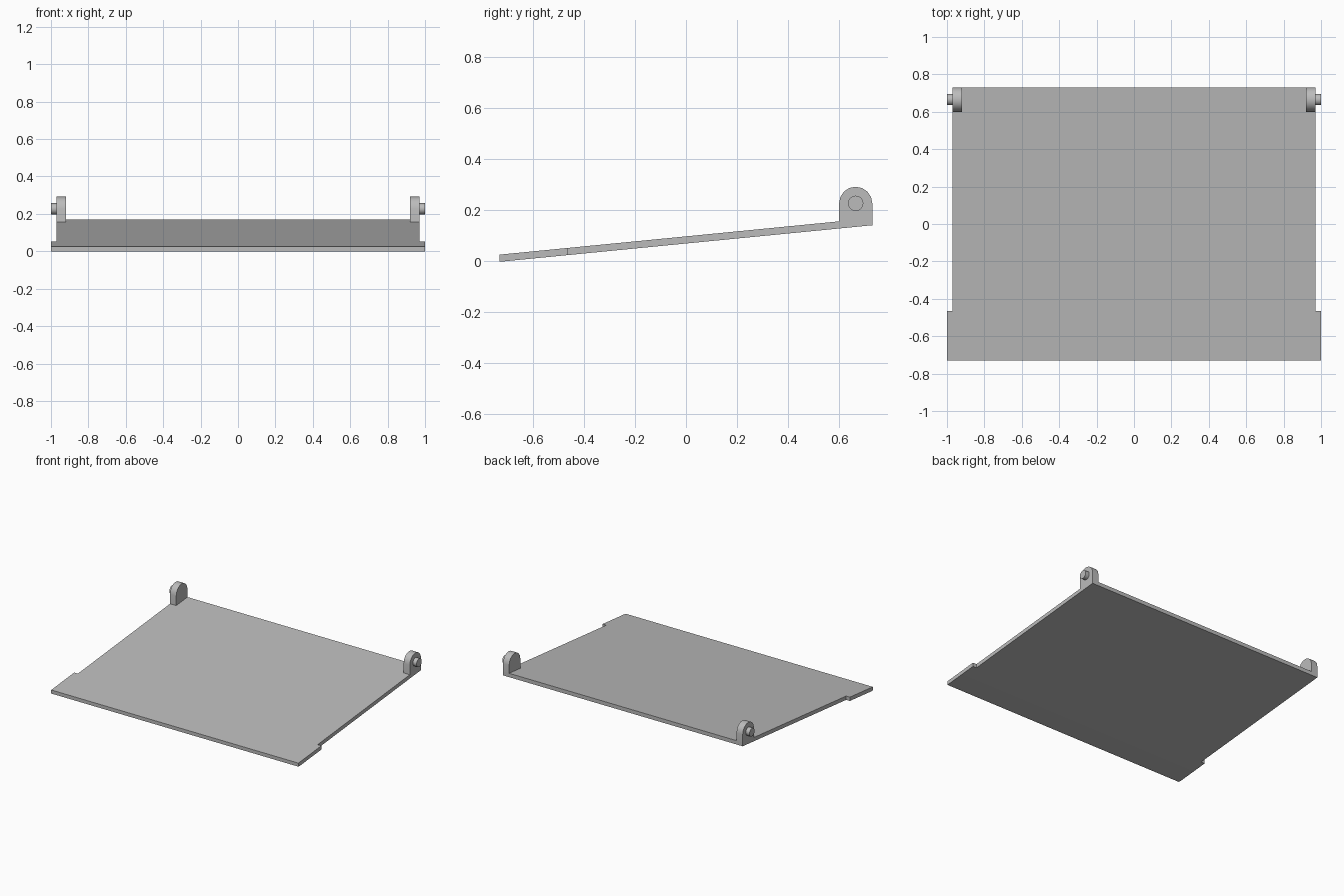
import bpy, bmesh, math

cube = bpy.data.objects.get("Cube")
if cube:
    bpy.data.objects.remove(cube, do_unlink=True)

grey = bpy.data.materials.new("light_grey")
grey.use_nodes = True
colour = (0.5, 0.5, 0.5, 1)
grey.diffuse_color = colour
grey.node_tree.nodes["Principled BSDF"].inputs["Base Color"].default_value = colour

BACK, FRONT, STEP = 0.73, -0.73, -0.465
SLOPE = 0.098
LUG_Y, LUG_Z, LUG_R = 0.665, 0.227, 0.065


def top_z(y):
    return 0.026 + SLOPE * (y - FRONT)


def under_z(y):
    return max(0, top_z(y) - 0.028)


def finish(name, bm):
    bmesh.ops.recalc_face_normals(bm, faces=bm.faces)
    mesh = bpy.data.meshes.new(name)
    bm.to_mesh(mesh)
    bm.free()
    mesh.materials.append(grey)
    obj = bpy.data.objects.new(name, mesh)
    bpy.context.collection.objects.link(obj)
    bpy.ops.object.select_all(action="DESELECT")
    obj.select_set(True)
    bpy.context.view_layer.objects.active = obj
    bpy.ops.object.shade_smooth_by_angle(angle=math.radians(30))
    return obj


def extrude_profile(name, profile, x0, x1):
    """Side profile of (y, z) points pushed from x0 to x1."""
    bm = bmesh.new()
    face = bm.faces.new([bm.verts.new((x0, y, z)) for y, z in profile])
    out = bmesh.ops.extrude_face_region(bm, geom=[face])
    verts = [v for v in out["geom"] if isinstance(v, bmesh.types.BMVert)]
    bmesh.ops.translate(bm, verts=verts, vec=(x1 - x0, 0, 0))
    return finish(name, bm)


def arc(radius, start, end, steps):
    angles = [math.radians(start + (end - start) * i / steps) for i in range(steps + 1)]
    return [(LUG_Y + radius * math.cos(a), LUG_Z + radius * math.sin(a)) for a in angles]


# Sloping panel: a stepped outline with a small flat foot under the front edge
bm = bmesh.new()
foot = FRONT + 0.02
half = [(1, FRONT), (1, foot), (1, STEP), (0.97, STEP), (0.97, BACK)]
outline = half + [(-x, y) for x, y in reversed(half)]
top = [bm.verts.new((x, y, top_z(y))) for x, y in outline]
under = [bm.verts.new((x, y, under_z(y))) for x, y in outline]
n = len(outline)
bm.faces.new(top)
# Underside is split where the foot meets the slope
bm.faces.new([under[i] for i in (0, 1, n - 2, n - 1)])
bm.faces.new(under[1:n - 1])
for i in range(n):
    j = (i + 1) % n
    bm.faces.new([top[i], top[j], under[j], under[i]])
finish("sloping_panel", bm)

# Rounded hinge lugs and their outward pins
for side, s in (("left", 1), ("right", -1)):
    y0, y1 = LUG_Y - LUG_R, LUG_Y + LUG_R
    lug = [(y0, under_z(y0)), (y1, under_z(y1))] + arc(LUG_R, 0, 180, 8)
    extrude_profile(side + "_hinge_lug", lug, s * 0.92, s * 0.97)
    pin = arc(0.03, 0, 360, 24)[:-1]
    extrude_profile(side + "_hinge_pin", pin, s * 0.96, s)
